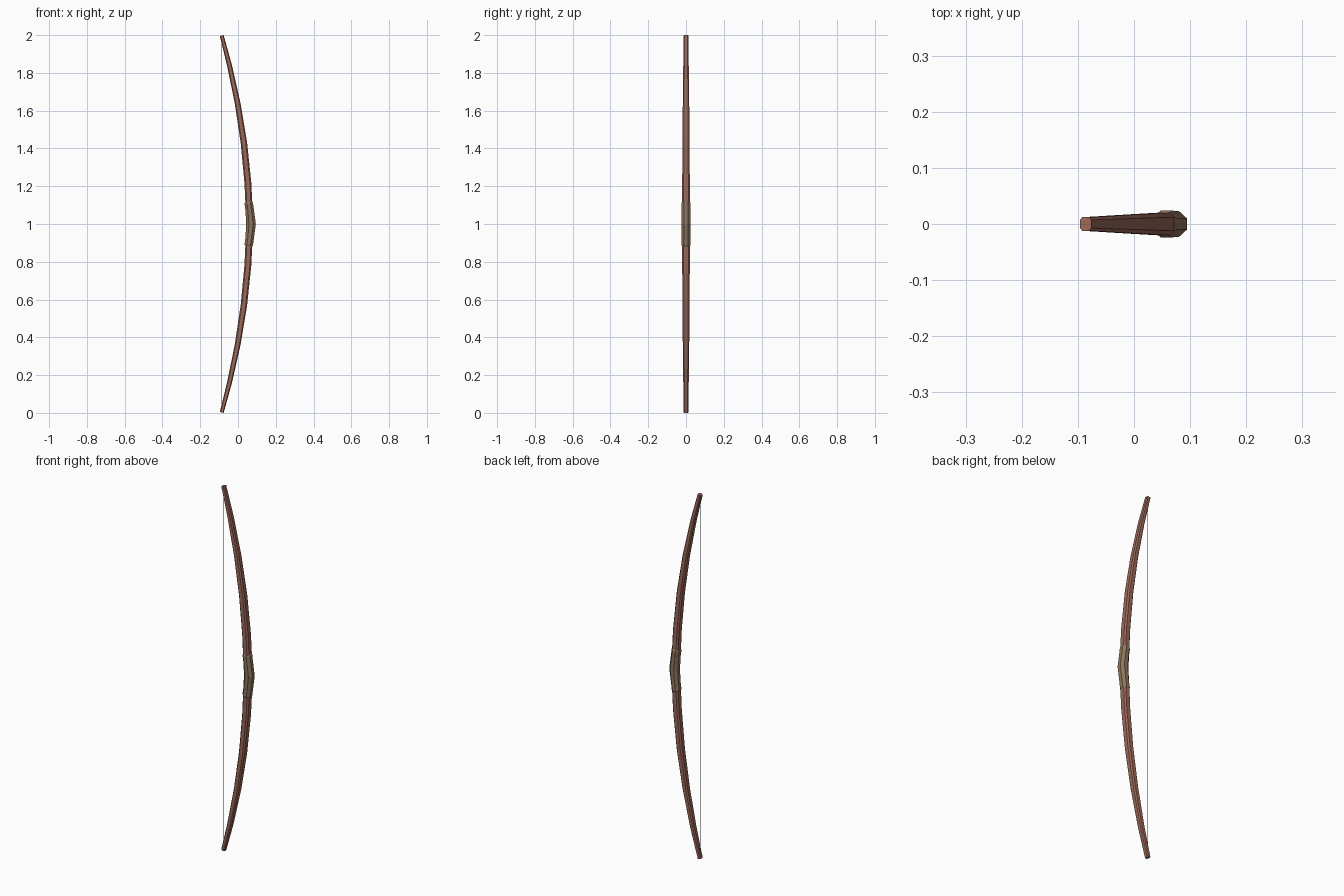
import bpy, bmesh
from mathutils import Vector

if "Cube" in bpy.data.objects:
    bpy.data.objects.remove(bpy.data.objects["Cube"])


def material(name, color):
    m = bpy.data.materials.new(name)
    m.diffuse_color = (*color, 1)
    m.use_nodes = True
    m.node_tree.nodes["Principled BSDF"].inputs["Base Color"].default_value = m.diffuse_color
    return m


def section(cut):
    """Unit square with its corners cut off, as eight points."""
    c = 1 - cut
    return [(1, -c), (1, c), (c, 1), (-c, 1), (-1, c), (-1, -c), (-c, -1), (c, -1)]


def sweep(name, rings, cut, mat):
    """Loft through rings (x, z, half depth, half width), each square to the path."""
    bm = bmesh.new()
    pts = [Vector((r[0], 0, r[1])) for r in rings]
    loops = []
    for i, (x, z, rx, ry) in enumerate(rings):
        t = (pts[min(i + 1, len(pts) - 1)] - pts[max(i - 1, 0)]).normalized()
        n = Vector((t.z, 0, -t.x))
        loops.append([bm.verts.new(pts[i] + n * (rx * u) + Vector((0, ry * v, 0)))
                      for u, v in section(cut)])
    for a, b in zip(loops, loops[1:]):
        for j in range(8):
            m = (j + 1) % 8
            bm.faces.new((a[j], a[m], b[m], b[j]))
    bm.faces.new(loops[0][::-1])
    bm.faces.new(loops[-1])
    bmesh.ops.recalc_face_normals(bm, faces=bm.faces)
    me = bpy.data.meshes.new(name)
    bm.to_mesh(me)
    bm.free()
    me.materials.append(mat)
    ob = bpy.data.objects.new(name, me)
    bpy.context.collection.objects.link(ob)
    return ob


wood = material("wood", (0.33, 0.14, 0.10))
leather = material("leather", (0.27, 0.18, 0.11))
cord = material("cord", (0.25, 0.25, 0.25))

# Limbs: curved and tapering from the grip to the tips, upper and lower
for name, side in (("upper_limb", 1), ("lower_limb", -1)):
    rings = []
    for h in (0.08, 0.22, 0.43, 0.64, 0.84, 0.9975):
        rings.append((0.060 - 0.147 * h ** 1.93, 1 + side * h,
                      0.0185 - 0.008 * h * h, 0.0205 - 0.0085 * h * h))
    sweep(name, rings, 0.4, wood)

# Grip: thick wrapped handle, straight inside and bowed forward outside, chamfered ends
half = [(0.056, 0.117, 0.0195, 0.020), (0.057, 0.109, 0.0225, 0.0245),
        (0.0615, 0.075, 0.0225, 0.0235)]
grip = [(x, 1 - h, rx, ry) for x, h, rx, ry in half]
grip.append((0.069, 1.0, 0.0255, 0.0235))
grip += [(x, 1 + h, rx, ry) for x, h, rx, ry in reversed(half)]
sweep("grip", grip, 0.58, leather)

# String: thin straight cord between the tips
sweep("string", [(-0.086, 0.012, 0.002, 0.002), (-0.086, 1.988, 0.002, 0.002)], 0.58, cord)
